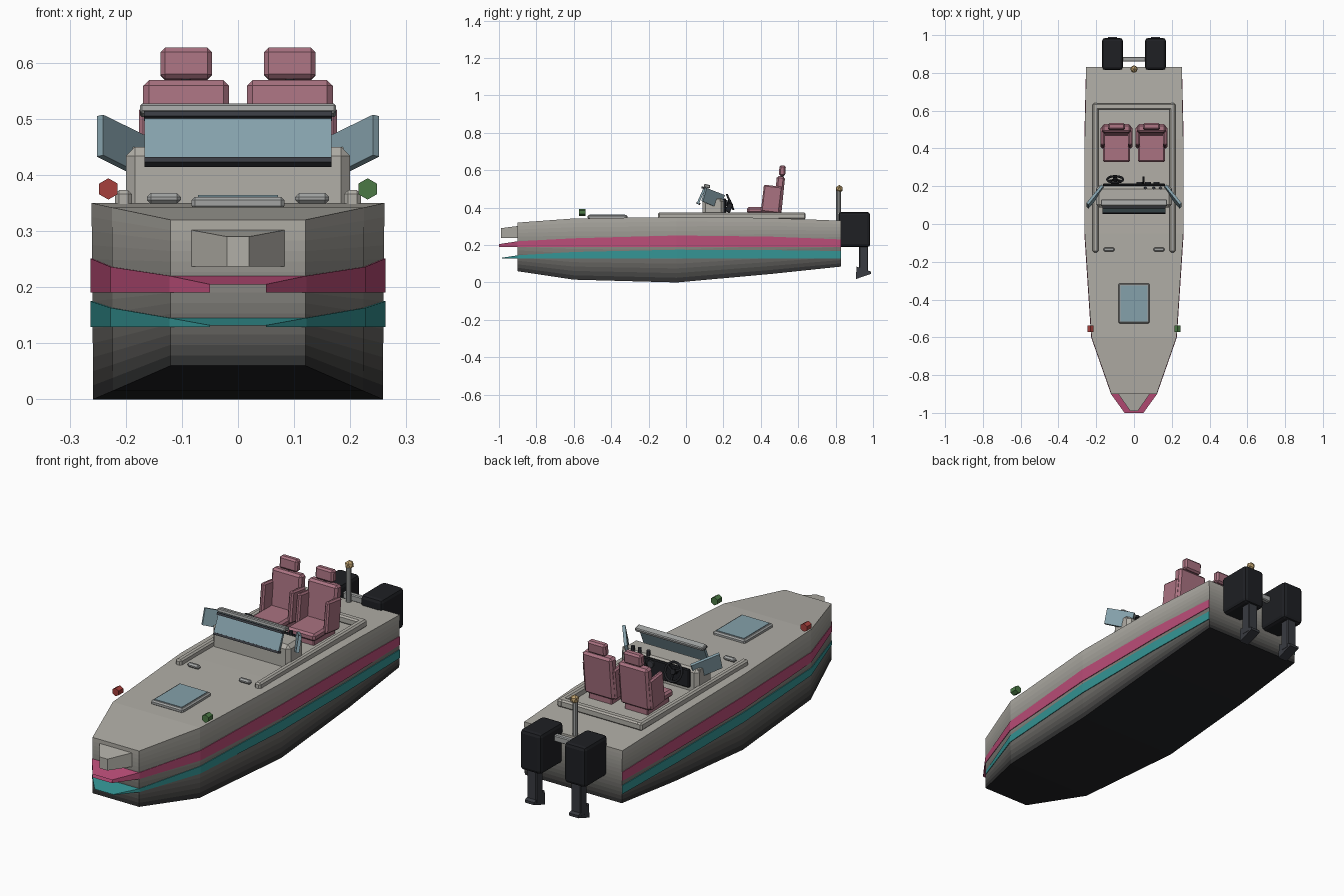
import bpy, bmesh, math
from mathutils import Matrix, Vector, Euler

if "Cube" in bpy.data.objects:
    bpy.data.objects.remove(bpy.data.objects["Cube"])

TOP, BOTTOM, ROWS = (.44, .425, .385), (.016, .017, .019), 14
COL = {"hull": TOP, "pink": (.50, .075, .19), "teal": (.035, .30, .30), "seat": (.40, .17, .22),
       "black": (.013, .014, .017), "leg": (.040, .043, .052), "glass": (.235, .355, .405), "metal": (.36, .37, .365),
       "red": (.38, .05, .045), "green": (.07, .19, .06), "gold": (.52, .36, .16)}
for i in range(ROWS):  # hull paint fades from dark keel to pale gunwale
    t = (i + .5) / ROWS
    COL["hull_%d" % i] = tuple(b + (a - b) * t for a, b in zip(TOP, BOTTOM))
COL["keel"] = BOTTOM
MATS = {}
for key, c in COL.items():
    MATS[key] = bpy.data.materials.new(key)
    MATS[key].diffuse_color = (*c, 1)


def finish(name, bm, mats, smooth=False):
    bmesh.ops.recalc_face_normals(bm, faces=bm.faces)
    me = bpy.data.meshes.new(name)
    bm.to_mesh(me)
    bm.free()
    for m in ([mats] if isinstance(mats, str) else mats):
        me.materials.append(MATS[m])
    for p in me.polygons:
        p.use_smooth = smooth
    ob = bpy.data.objects.new(name, me)
    bpy.context.collection.objects.link(ob)
    return ob


def box(name, mat, loc, size, rot=(0, 0, 0), bevel=0, seg=1):
    bm = bmesh.new()
    bmesh.ops.create_cube(bm, size=1, matrix=Matrix.Diagonal((*size, 1)))
    if bevel:
        bmesh.ops.bevel(bm, geom=bm.edges[:], offset=bevel, segments=seg, affect='EDGES', profile=.5)
    bm.transform(Matrix.Translation(loc) @ Euler(rot).to_matrix().to_4x4())
    return finish(name, bm, mat)


def rod(name, mat, loc, r, depth, sides, rot=(0, 0, 0)):
    bm = bmesh.new()
    bmesh.ops.create_cone(bm, cap_ends=True, segments=sides, radius1=r, radius2=r, depth=depth,
                          matrix=Matrix.Translation(loc) @ Euler(rot).to_matrix().to_4x4())
    return finish(name, bm, mat)


def loft(name, mats, stations, rows=1, front_cap=True):
    """Box sections (y, half width at bottom, half width at top, z low, z high), sides split in rows."""
    bm = bmesh.new()
    rings = []
    for y, b, t, lo, hi in stations:
        right = [(b + (t - b) * k / rows, y, lo + (hi - lo) * k / rows) for k in range(rows + 1)]
        rings.append([bm.verts.new(p) for p in right + [(-x, y, z) for x, y, z in reversed(right)]])
    n = 2 * rows + 2

    def face(vs, i):
        bm.faces.new(vs).material_index = i if rows > 1 else 0

    for a, b in zip(rings, rings[1:]):
        for i in range(n):
            j = (i + 1) % n
            # rows up the right, deck, rows down the left, bottom
            m = i if i < rows else rows if i == rows else 2 * rows - i if i < n - 1 else rows + 1
            face((a[i], a[j], b[j], b[i]), m)
    for r in ([rings[0]] if front_cap else []) + [rings[-1]]:
        for k in range(rows):
            face((r[k], r[k + 1], r[n - 2 - k], r[n - 1 - k]), k)
    return finish(name, bm, mats)


def slab(name, mat, quad, thick):
    """Flat pane extruded from four corners."""
    q = [Vector(p) for p in quad]
    n = (q[2] - q[0]).cross(q[3] - q[1]).normalized() * thick / 2
    bm = bmesh.new()
    a = [bm.verts.new(p + n) for p in q]
    b = [bm.verts.new(p - n) for p in q]
    bm.faces.new(a)
    bm.faces.new(b)
    for i in range(4):
        j = (i + 1) % 4
        bm.faces.new((a[i], a[j], b[j], b[i]))
    return finish(name, bm, mat)


def torus(name, mat, loc, R, r, rot, n=20, m=6):
    bm = bmesh.new()
    v = [[bm.verts.new(((R + r * math.cos(q)) * math.cos(p), (R + r * math.cos(q)) * math.sin(p), r * math.sin(q)))
          for q in (2 * math.pi * j / m for j in range(m))] for p in (2 * math.pi * i / n for i in range(n))]
    for i in range(n):
        for j in range(m):
            k, l = (i + 1) % n, (j + 1) % m
            bm.faces.new((v[i][j], v[k][j], v[k][l], v[i][l]))
    bm.transform(Matrix.Translation(loc) @ Euler(rot).to_matrix().to_4x4())
    return finish(name, bm, mat, True)


# Hull, bow block and side stripes
loft("hull", ["hull_%d" % i for i in range(ROWS)] + ["hull", "keel"],
     [(-.90, .12, .12, .06, .32), (-.60, .223, .225, .015, .342), (-.05, .258, .261, 0, .35),
      (.45, .258, .261, .045, .345), (.83, .25, .253, .085, .33)], rows=ROWS)
loft("bow_block", "hull", [(-.99, .02, .02, .237, .29), (-.89, .09, .09, .237, .303)])
loft("upper_stripe", "pink", [(-1.0, .05, .05, .19, .205), (-.90, .122, .122, .19, .22), (-.60, .227, .227, .19, .236),
                              (-.05, .263, .263, .19, .251), (.45, .263, .263, .19, .245),
                              (.829, .254, .254, .19, .23)], front_cap=False)
loft("lower_stripe", "teal", [(-.985, .05, .05, .129, .132), (-.90, .122, .122, .129, .145), (-.60, .227, .227, .129, .163),
                              (-.05, .263, .263, .129, .175), (.45, .263, .263, .129, .173),
                              (.829, .254, .254, .129, .168)], front_cap=False)

# Cockpit coaming
for s in (-1, 1):
    box("coaming_side", "hull", (s * .204, .245, .355), (.03, .79, .036), bevel=.007)
box("coaming_back", "hull", (0, .622, .355), (.437, .034, .036), bevel=.007)

# Deck hatch
box("hatch_frame", "metal", (0, -.42, .35), (.165, .212, .022), bevel=.006)
box("hatch_glass", "glass", (0, -.42, .36), (.142, .19, .008))

# Cleats and bow lights on both sides
for s, side, col in ((-1, "left", "red"), (1, "right", "green")):
    box("cleat_" + side, "metal", (s * .132, -.135, .358), (.06, .022, .02), bevel=.007)
    rod("bow_light_" + side, col, (s * .231, -.555, .375), .019, .034, 6, (math.pi / 2, 0, 0))

# Console with dashboard
box("console", "hull", (0, .145, .39), (.40, .115, .12), bevel=.016)
box("dashboard", "black", (0, .207, .405), (.33, .014, .085), bevel=.004)
for x in (.03, .075, .12):
    rod("gauge", "leg", (x, .216, .425), .016, .012, 12, (math.pi / 2, 0, 0))
for x in (.06, .105, .14):
    rod("switch_knob", "leg", (x, .19, .458), .008, .025, 8)
box("throttle_lever", "black", (.05, .23, .40), (.012, .03, .05), (-.4, 0, 0), .003)

# Windshield: centre pane, frame and angled side panes
box("windshield", "glass", (0, .083, .467), (.334, .012, .098), (-.42, 0, 0))
box("windshield_top_frame", "metal", (0, .112, .515), (.35, .034, .018), (-.25, 0, 0), .004)
box("windshield_seal", "leg", (0, .093, .505), (.335, .022, .01), (-.42, 0, 0))
box("windshield_base", "leg", (0, .066, .423), (.334, .022, .010), (-.42, 0, 0))
for s in (-1, 1):
    slab("side_windshield", "glass", [(s * .246, .107, .506), (s * .246, .086, .434),
                                      (s * .168, .178, .395), (s * .168, .204, .468)], .014)
    box("side_windshield_post", "hull", (s * .19, .17, .40), (.02, .03, .10), bevel=.004)

# Steering wheel
W, TILT = Vector((-.10, .236, .43)), (-1.16, 0, 0)
R = Euler(TILT).to_matrix()
torus("steering_wheel", "black", W, .042, .006, TILT)
rod("steering_hub", "black", W, .013, .014, 10, TILT)
rod("steering_column", "black", W - Vector((0, .02, .008)), .008, .045, 8, TILT)
for k in range(3):
    a = math.pi / 2 + k * 2 * math.pi / 3
    ang = (R @ Matrix.Rotation(a, 3, 'Z')).to_euler()
    box("steering_spoke", "black", W + R @ Vector((math.cos(a), math.sin(a), 0)) * .022, (.042, .009, .006), ang)

# Seats
for s in (-1, 1):
    x = s * .0925
    box("seat_base", "seat", (x, .42, .355), (.12, .16, .035), bevel=.004)
    box("seat_cushion", "seat", (x, .412, .386), (.145, .17, .034), bevel=.009)
    box("seat_back", "seat", (x, .498, .468), (.153, .044, .20), (-.10, 0, 0), .01)
    for t in (-1, 1):
        box("seat_bolster", "seat", (x + t * .073, .458, .445), (.022, .10, .145), (-.12, 0, 0), .007)
    rod("headrest_post", "leg", (x, .512, .57), .008, .03, 8)
    box("headrest", "seat", (x, .515, .598), (.092, .034, .056), (-.08, 0, 0), .008)

# Stern light
rod("stern_light_post", "metal", (0, .815, .41), .013, .16, 10)
bm = bmesh.new()
bmesh.ops.create_icosphere(bm, subdivisions=1, radius=.021, matrix=Matrix.Translation((0, .82, .50)))
finish("stern_light", bm, "gold")

# Twin outboard motors with a tie bar
box("motor_tie_bar", "metal", (0, .872, .325), (.13, .025, .03), bevel=.004)
for s in (-1, 1):
    x = s * .114
    box("motor_cowl", "black", (x, .90, .283), (.11, .17, .188), bevel=.016, seg=2)
    box("motor_leg", "leg", (x, .95, .125), (.05, .048, .16), bevel=.004)
    slab("motor_gearcase", "leg", [(x, .908, .018), (x, .912, .085), (x, .99, .058), (x, .99, .046)], .048)

for m in bpy.data.materials:
    if m.users and not m.is_grease_pencil:
        m.use_nodes = True
        m.node_tree.nodes["Principled BSDF"].inputs["Base Color"].default_value = m.diffuse_color
